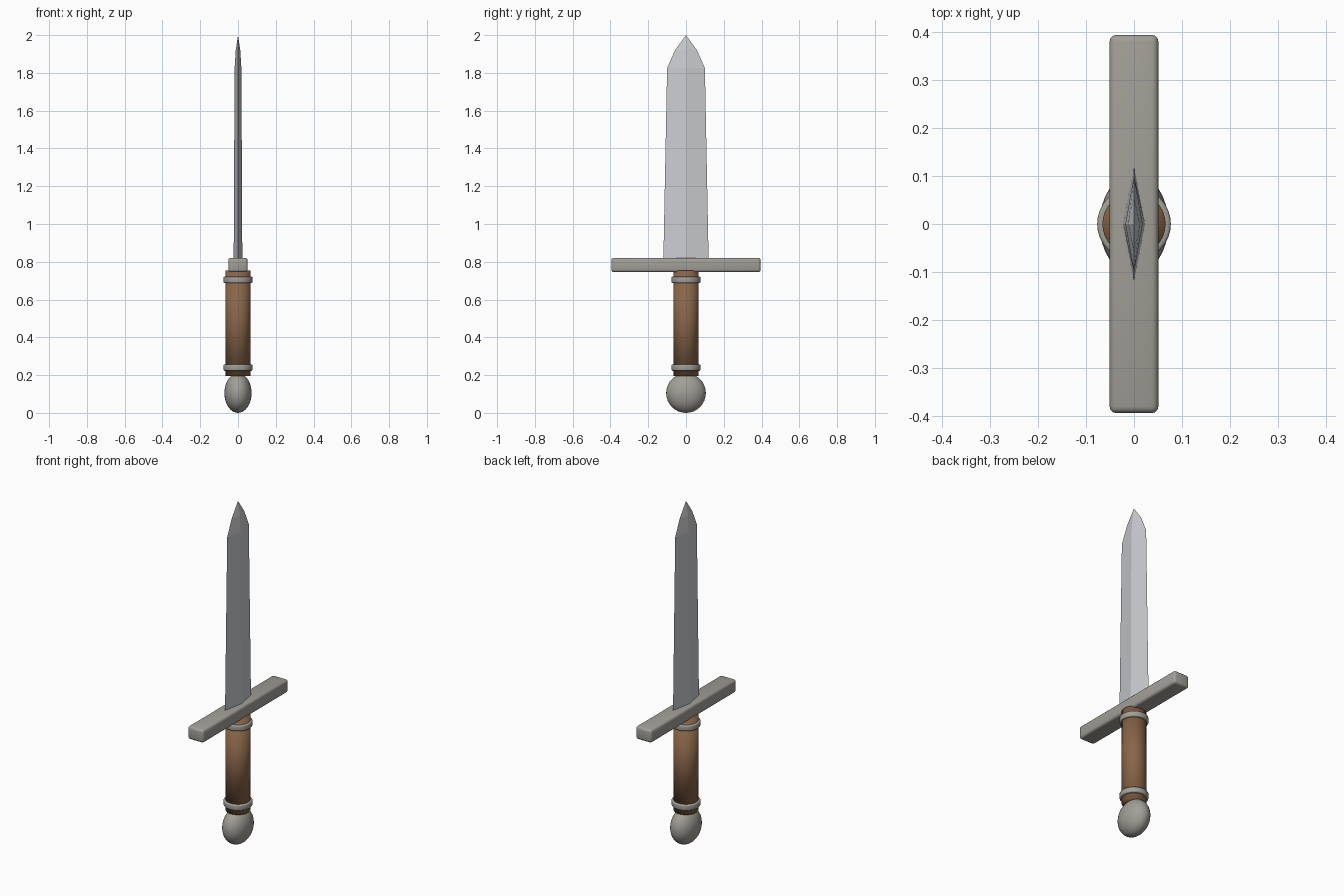
import bpy, bmesh, math

cube = bpy.data.objects.get("Cube")
if cube:
    bpy.data.objects.remove(cube, do_unlink=True)


def material(name, color):
    mat = bpy.data.materials.new(name)
    mat.use_nodes = True
    mat.diffuse_color = (*color, 1)
    mat.node_tree.nodes["Principled BSDF"].inputs["Base Color"].default_value = (*color, 1)
    return mat


steel = material("blade steel", (0.60, 0.61, 0.63))
pewter = material("grey metal", (0.36, 0.345, 0.31))
leather = material("brown leather", (0.25, 0.13, 0.065))


def finish(name, mat, bevel=0, segments=2):
    ob = bpy.context.object
    ob.name = ob.data.name = name
    ob.data.materials.append(mat)
    if bevel:
        mod = ob.modifiers.new("rounded edges", "BEVEL")
        mod.width, mod.segments = bevel, segments
        mod.limit_method = "ANGLE"
    return ob


def cylinder(name, mat, radius, low, high, bevel=0):
    bpy.ops.mesh.primitive_cylinder_add(vertices=32, radius=radius, depth=high - low,
                                        location=(0, 0, (low + high) / 2))
    bpy.ops.object.shade_smooth()
    return finish(name, mat, bevel, 3)


# Pommel: a ball flattened from side to side
bpy.ops.mesh.primitive_uv_sphere_add(segments=32, ring_count=16, radius=1, location=(0, 0, 0.105))
bpy.context.object.scale = (0.072, 0.105, 0.105)
bpy.ops.object.transform_apply(location=False, rotation=False, scale=True)
bpy.ops.object.shade_smooth()
finish("pommel", pewter)

# Grip and its two collars
cylinder("grip", leather, 0.066, 0.195, 0.755)
for name, z in (("lower_collar", 0.24), ("upper_collar", 0.704)):
    cylinder(name, pewter, 0.077, z - 0.017, z + 0.017, 0.007)

# Crossguard bar
bpy.ops.mesh.primitive_cube_add(size=1, location=(0, 0, 0.783))
bpy.context.object.scale = (0.102, 0.79, 0.076)
bpy.ops.object.transform_apply(location=False, rotation=False, scale=True)
bpy.ops.object.shade_smooth()
finish("crossguard", pewter, 0.014, 3)

# Blade: diamond sections (half thickness, half width, height) closing to a point
sections = [(0.023, 0.12, 0.80), (0.018, 0.1, 1.825), (0.012, 0.058, 1.92)]
bm = bmesh.new()
rings = [[bm.verts.new(p) for p in ((t, 0, z), (0, w, z), (-t, 0, z), (0, -w, z))]
         for t, w, z in sections]
tip = bm.verts.new((0, 0, 2))
bm.faces.new(rings[0][::-1])
for i in range(4):
    j = (i + 1) % 4
    for low, high in zip(rings, rings[1:]):
        bm.faces.new((low[i], low[j], high[j], high[i]))
    bm.faces.new((rings[-1][i], rings[-1][j], tip))
mesh = bpy.data.meshes.new("blade")
bm.to_mesh(mesh)
bm.free()
mesh.materials.append(steel)
bpy.context.collection.objects.link(bpy.data.objects.new("blade", mesh))
